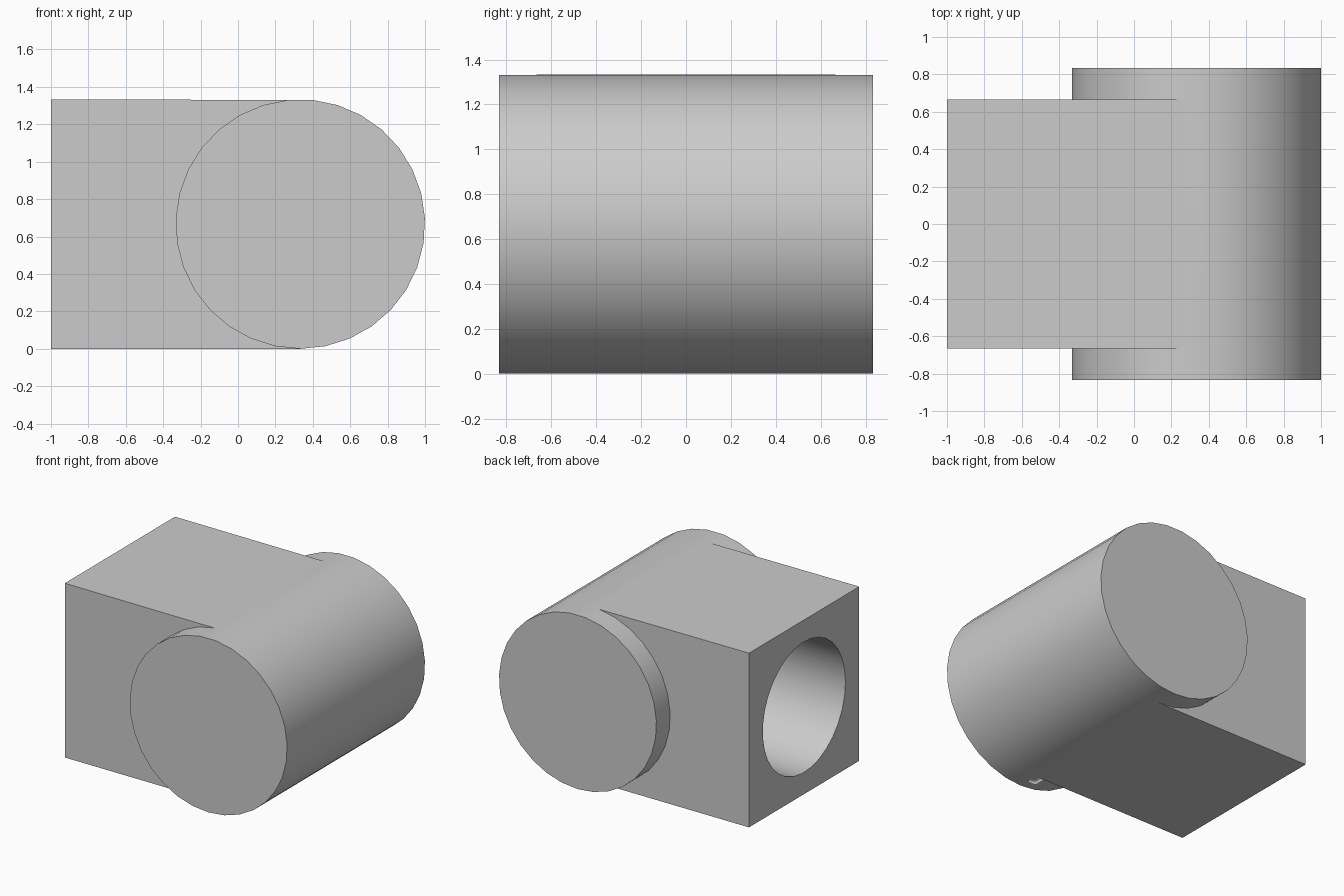
import bpy
import bmesh
from math import cos, sin, pi, tau
from mathutils import Matrix

old = bpy.data.objects.get("Cube")
if old:
    bpy.data.objects.remove(old, do_unlink=True)

R = 2 / 3          # barrel radius, also half the block size
AXIS = 1 / 3       # x of the barrel axis
SIDES = 31

grey = bpy.data.materials.new("plain grey")
grey.use_nodes = True
grey.diffuse_color = (0.6, 0.6, 0.6, 1)
grey.node_tree.nodes["Principled BSDF"].inputs["Base Color"].default_value = (0.6, 0.6, 0.6, 1)


def prism(name, outline, depth, matrix, smooth):
    """Extrude an outline along its normal, centred on the outline plane."""
    bm = bmesh.new()
    face = bm.faces.new([bm.verts.new((u, v, -depth / 2)) for u, v in outline])
    grown = bmesh.ops.extrude_face_region(bm, geom=[face], use_keep_orig=True)
    top = [e for e in grown["geom"] if isinstance(e, bmesh.types.BMVert)]
    bmesh.ops.translate(bm, vec=(0, 0, depth), verts=top)
    bmesh.ops.recalc_face_normals(bm, faces=bm.faces)
    for f in bm.faces:
        f.smooth = smooth and len(f.verts) == 4
    bm.transform(matrix)
    bmesh.ops.recalc_face_normals(bm, faces=bm.faces)
    mesh = bpy.data.meshes.new(name)
    bm.to_mesh(mesh)
    bm.free()
    mesh.materials.append(grey)
    obj = bpy.data.objects.new(name, mesh)
    bpy.context.collection.objects.link(obj)
    return obj


def circle(radius, sides, cu=0, cv=0):
    return [(cu + radius * cos(-pi / 2 + tau * i / sides),
             cv + radius * sin(-pi / 2 + tau * i / sides)) for i in range(sides)]


def combine(target, tool, operation):
    mod = target.modifiers.new(operation.lower(), "BOOLEAN")
    mod.operation = operation
    mod.solver = "EXACT"
    mod.object = tool
    bpy.context.view_layer.objects.active = target
    bpy.ops.object.modifier_apply(modifier=mod.name)
    bpy.data.objects.remove(tool, do_unlink=True)


along_y = Matrix.Rotation(pi / 2, 4, "X")
along_x = Matrix.Rotation(pi / 2, 4, "Y")

# Cross barrel, wider than the block
barrel = prism("barrel", circle(R, SIDES, AXIS, R), 2.5 * R, along_y, True)

# Square block, running tangent into the barrel
half = pi / SIDES
tangent = (AXIS - R * sin(half), R + R * cos(half))
block_outline = [(-1, 0), (AXIS, 0), (AXIS, R), tangent, (-1, 2 * R)]
body = prism("block_with_barrel", block_outline, 2 * R, along_y, False)
combine(body, barrel, "UNION")

# Blind round bore in the end of the block
bore = prism("bore_cutter", circle(0.5, SIDES), 2.0,
             Matrix.Translation((-1, 0, R)) @ along_x, True)
combine(body, bore, "DIFFERENCE")
